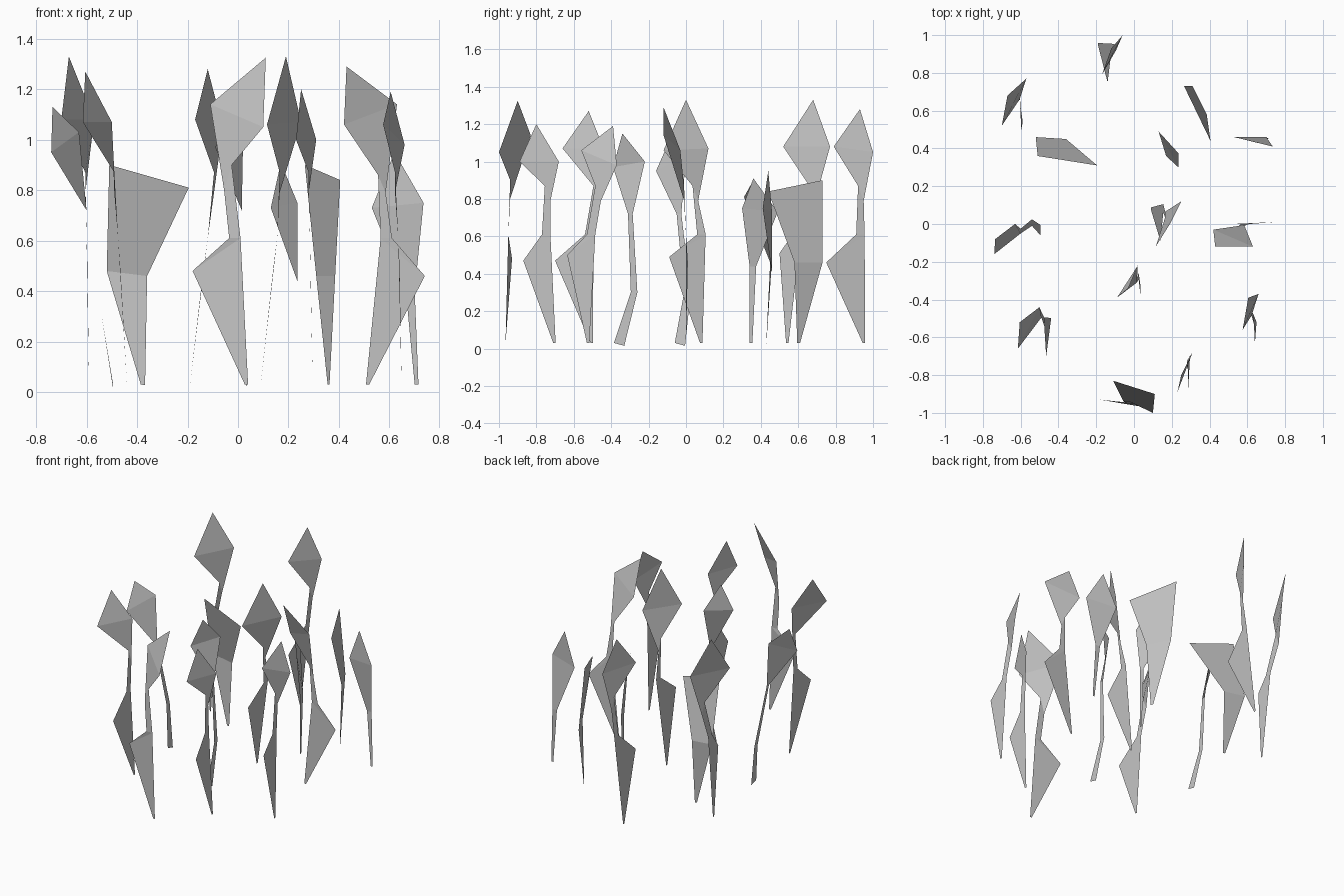
import bpy
from mathutils import Vector

if "Cube" in bpy.data.objects:
    bpy.data.objects.remove(bpy.data.objects["Cube"], do_unlink=True)

leaf_grey = bpy.data.materials.new("leaf_grey")
leaf_grey.use_nodes = True
colour = (0.55, 0.55, 0.55, 1)
leaf_grey.diffuse_color = colour
leaf_grey.node_tree.nodes["Principled BSDF"].inputs["Base Color"].default_value = colour

ROOT_Z, NECK_Z = 0.03, 0.61
SIDEWAYS, BACKWARDS = Vector((1, 0, 0)), Vector((0, 1, 0))


def make_object(name, points, faces):
    """Flat-faced sheet from named corner points."""
    keys = list(points)
    mesh = bpy.data.meshes.new(name)
    mesh.from_pydata([Vector(points[k]) for k in keys], [],
                     [[keys.index(k) for k in face.split()] for face in faces])
    mesh.materials.append(leaf_grey)
    obj = bpy.data.objects.new(name, mesh)
    bpy.context.collection.objects.link(obj)
    return obj


def add_edges(points, side, widths):
    """Second edge of a ribbon: each named point moved along side."""
    for key, width in widths.items():
        points[key + "_edge"] = Vector(points[key]) + side * width


def tall_plant(name, root, barb, neck, waist, left, right, tip,
               side=BACKWARDS, waist_z=(.87, .79)):
    """Barbed lower leaf, thin stalk and a folded diamond blade."""
    p = {"root": (*root, ROOT_Z), "neck": (*neck, NECK_Z), "waist": (*waist, waist_z[0]),
         "barb": barb, "left": left, "right": right, "tip": tip}
    add_edges(p, side, {"root": .013, "neck": .045, "waist": .03})
    p["waist_edge"].z = waist_z[1]
    make_object(name, p, [
        "root root_edge neck_edge barb",
        "barb neck_edge neck",
        "neck neck_edge waist_edge waist",
        "waist waist_edge right left",
        "left right tip"])


def bent_plant(name, root, knee, neck, left, right, tip):
    """Kinked ribbon stalk carrying a small diamond blade."""
    p = {"root": root, "knee": knee, "neck": neck,
         "left": left, "right": right, "tip": tip}
    add_edges(p, BACKWARDS, {"root": .055, "knee": .035, "neck": .025})
    p["root_edge"].z -= .015
    make_object(name, p, [
        "root root_edge knee_edge knee",
        "knee knee_edge neck_edge neck",
        "neck neck_edge right left",
        "left right tip"])


def small_plant(name, root, stalk, left, right, tip, side):
    """Diamond blade running straight into a narrow stalk."""
    p = {"root": root, "stalk": stalk, "left": left, "right": right, "tip": tip}
    add_edges(p, side, {"root": .015, "stalk": .035})
    make_object(name, p, [
        "root_edge root stalk stalk_edge",
        "stalk_edge stalk right left",
        "left right tip"])


def broad_plant(name, root, left, right, top_left, top_right):
    """Wide leaf with a cut top, tapering to the ground."""
    p = {"root": root, "left": left, "right": right,
         "top_left": top_left, "top_right": top_right}
    across = (Vector(right) - Vector(left)).normalized()
    add_edges(p, across, {"root": .017})
    make_object(name, p, [
        "root root_edge right left",
        "left right top_right top_left"])


# Tall barbed plants
tall_plant("tall_plant_front", root=(.027, -.965), barb=(-.18, -.93, .48),
           neck=(-.035, -.95), waist=(-.055, -.94), side=SIDEWAYS, waist_z=(.8, .9),
           left=(-.11, -.83, 1.14), right=(.1, -1, 1.05), tip=(.11, -.9, 1.325))
tall_plant("tall_plant_left", root=(.52, 0), barb=(.74, .01, .46),
           neck=(.61, 0), waist=(.585, -.01), side=-SIDEWAYS, waist_z=(.79, .86),
           left=(.63, -.12, 1.14), right=(.42, -.03, 1.06), tip=(.43, -.12, 1.29))
tall_plant("tall_plant_front_left", root=(.296, -.71), barb=(.287, -.87, .47),
           neck=(.285, -.77), waist=(.28, -.755),
           left=(.23, -.89, 1), right=(.31, -.68, 1), tip=(.25, -.8, 1.2))
tall_plant("tall_plant_mid_left", root=(.648, -.53), barb=(.64, -.635, .5),
           neck=(.635, -.53), waist=(.622, -.485),
           left=(.575, -.56, 1.06), right=(.66, -.37, .98), tip=(.605, -.39, 1.19))
tall_plant("tall_plant_front_right", root=(-.44, -.51), barb=(-.465, -.7, .47),
           neck=(-.475, -.54), waist=(-.49, -.495),
           left=(-.615, -.66, 1.07), right=(-.5, -.44, 1.07), tip=(-.605, -.52, 1.27))
tall_plant("tall_plant_centre", root=(.09, .075), barb=(.14, -.09, .49),
           neck=(.155, .06), waist=(.165, .035),
           left=(.115, -.12, 1.06), right=(.25, .12, 1.07), tip=(.19, 0, 1.33))
tall_plant("tall_plant_back_right", root=(-.59, .535), barb=(-.597, .5, .51),
           neck=(-.6, .57), waist=(-.605, .66),
           left=(-.7, .52, 1.08), right=(-.57, .77, 1.08), tip=(-.67, .68, 1.33))
tall_plant("tall_plant_back", root=(-.19, .945), barb=(-.14, .75, .46),
           neck=(-.12, .91), waist=(-.095, .92),
           left=(-.17, .79, 1.08), right=(-.06, 1, 1.05), tip=(-.12, .93, 1.28))

# Bent plants
bent_plant("bent_plant_centre", root=(.035, -.385, .03), knee=(.025, -.295, .3),
           neck=(.015, -.31, .72), left=(-.09, -.39, .97),
           right=(.02, -.22, 1), tip=(-.03, -.34, 1.15))
bent_plant("bent_plant_right", root=(-.495, -.06, .03), knee=(-.54, -.01, .3),
           neck=(-.6, -.05, .72), left=(-.74, -.16, .95),
           right=(-.63, 0, 1.03), tip=(-.735, -.08, 1.13))

# Small plants
small_plant("small_plant_centre", root=(.235, .34, .03), stalk=(.235, .34, .44),
            left=(.13, .49, .73), right=(.235, .3, .75), tip=(.17, .36, .91),
            side=BACKWARDS)
small_plant("small_plant_left", root=(.715, .45, .03), stalk=(.7, .46, .4),
            left=(.53, .46, .73), right=(.735, .41, .75), tip=(.62, .44, .95),
            side=-SIDEWAYS)

# Broad plants
broad_plant("broad_plant_right", root=(-.385, .43, .03), left=(-.52, .46, .48),
            right=(-.36, .45, .46), top_left=(-.51, .36, .9), top_right=(-.195, .31, .81))
broad_plant("broad_plant_left", root=(.355, .61, .03), left=(.31, .73, .46),
            right=(.385, .58, .46), top_left=(.265, .73, .9), top_right=(.405, .44, .84))
